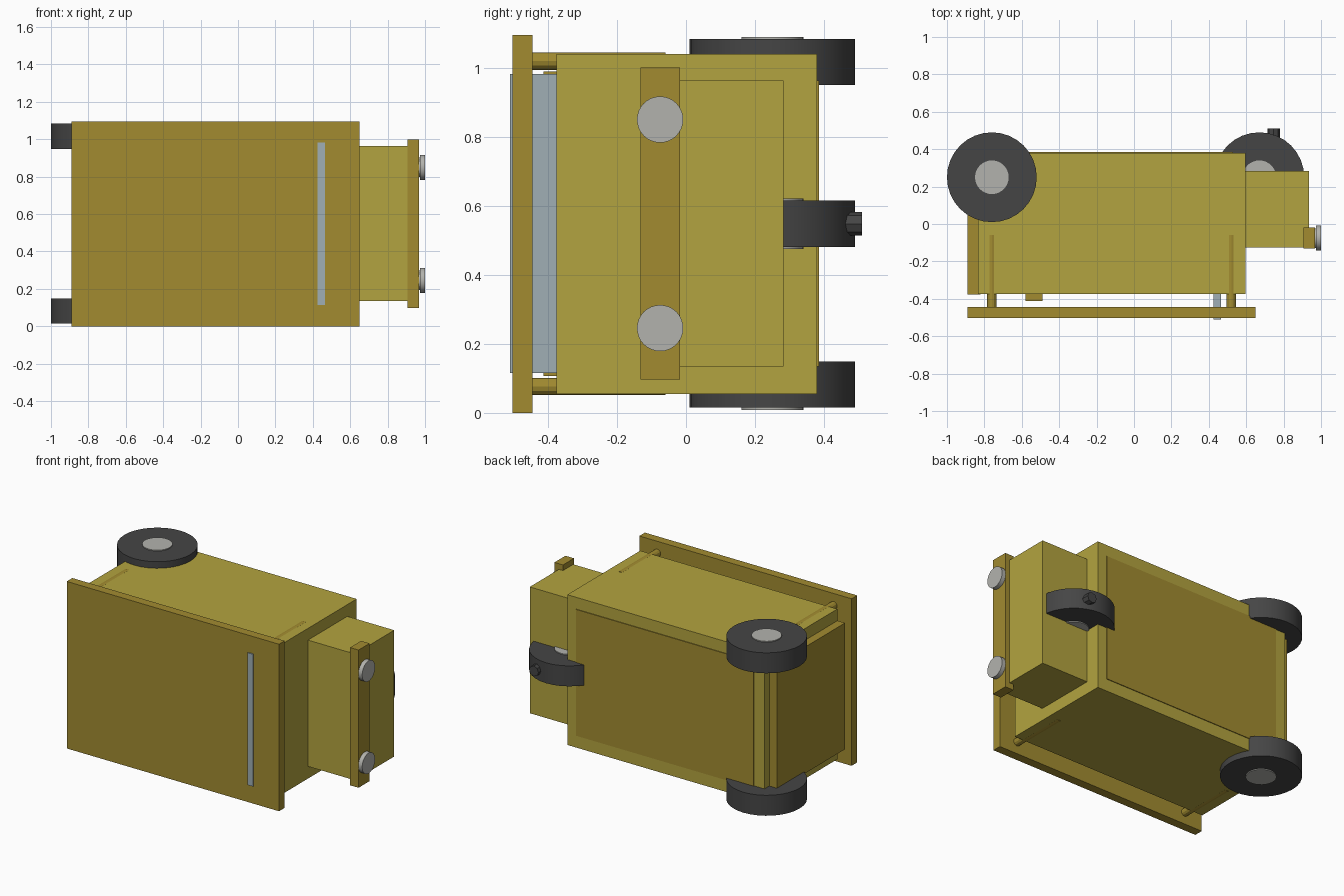
import bpy
from math import radians
from mathutils import Vector

if "Cube" in bpy.data.objects:
    bpy.data.objects.remove(bpy.data.objects["Cube"])

MID = 0.5475  # width mid-plane (vehicle lies on its side, width runs along z)


def material(name, rgb):
    m = bpy.data.materials.new(name)
    m.diffuse_color = (*rgb, 1)
    m.use_nodes = True
    m.node_tree.nodes["Principled BSDF"].inputs["Base Color"].default_value = m.diffuse_color
    return m


BODY = material("body_paint", (0.45, 0.37, 0.05))
TRIM = material("trim_paint", (0.36, 0.26, 0.03))
RUBBER = material("rubber", (0.06, 0.06, 0.06))
METAL = material("metal", (0.45, 0.45, 0.42))
GLASS = material("glass", (0.35, 0.43, 0.46))


def box(name, x, y, z, mat):
    lo, hi = Vector((x[0], y[0], z[0])), Vector((x[1], y[1], z[1]))
    bpy.ops.mesh.primitive_cube_add(size=1, location=(lo + hi) / 2)
    o = bpy.context.object
    o.name = name
    o.scale = hi - lo
    bpy.ops.object.transform_apply(location=False, rotation=False, scale=True)
    o.data.materials.append(mat)
    return o


def rod(name, a, b, r, mat, sides=32):
    a, b = Vector(a), Vector(b)
    d = b - a
    bpy.ops.mesh.primitive_cylinder_add(vertices=sides, radius=r, depth=d.length,
                                        location=(a + b) / 2)
    o = bpy.context.object
    o.name = name
    o.rotation_euler = d.to_track_quat('Z', 'Y').to_euler()
    o.data.materials.append(mat)
    if sides > 12:
        bpy.ops.object.shade_smooth_by_angle(angle=radians(30))
    return o


def wheel(name, x, z0, z1):
    y = 0.25
    rod(name + "_tyre", (x, y, z0), (x, y, z1), 0.24, RUBBER)
    rod(name + "_hub", (x, y, z0 - 0.006), (x, y, z1 + 0.006), 0.09, METAL)


# Main body, bonnet and raised panels
box("body", (-0.835, 0.595), (-0.375, 0.38), (0.055, 1.04), BODY)
box("bonnet", (0.58, 0.935), (-0.125, 0.283), (0.135, 0.963), BODY)
box("floor_panel", (-0.76, 0.53), (0.36, 0.385), (0.135, 0.963), TRIM)
box("rear_panel", (-0.89, -0.82), (-0.377, 0.33), (0.135, 0.963), TRIM)

# Roof, windscreen and seat back
box("roof", (-0.89, 0.65), (-0.503, -0.445), (0, 1.095), TRIM)
box("windscreen", (0.425, 0.465), (-0.51, -0.36), (0.115, 0.982), GLASS)
box("seat_back", (-0.58, -0.49), (-0.412, -0.36), (0.107, 0.988), TRIM)

# Lamp bar, headlights and roof posts, mirrored across the width
box("lamp_bar", (0.905, 0.967), (-0.132, -0.018), (0.097, 1.0), TRIM)
for side, s in (("left", 1), ("right", -1)):
    z = MID + s * 0.302
    rod(f"headlight_neck_{side}", (0.95, -0.075, z), (0.98, -0.075, z), 0.052, METAL)
    rod(f"headlight_{side}", (0.972, -0.075, z), (1.0, -0.075, z), 0.067, METAL)
    for end, x in (("rear", -0.76), ("front", 0.52)):
        z = MID + s * 0.471
        rod(f"roof_post_{end}_{side}", (x, -0.46, z), (x, -0.06, z), 0.025, TRIM, 12)

# Wheels and the valve knob under the front wheel
wheel("rear_wheel_right", -0.76, 0.015, 0.149)
wheel("rear_wheel_left", -0.76, 0.949, 1.083)
wheel("front_wheel", 0.67, 0.481, 0.615)
rod("front_wheel_knob", (0.747, 0.42, MID), (0.747, 0.51, MID), 0.034, RUBBER, 8)
